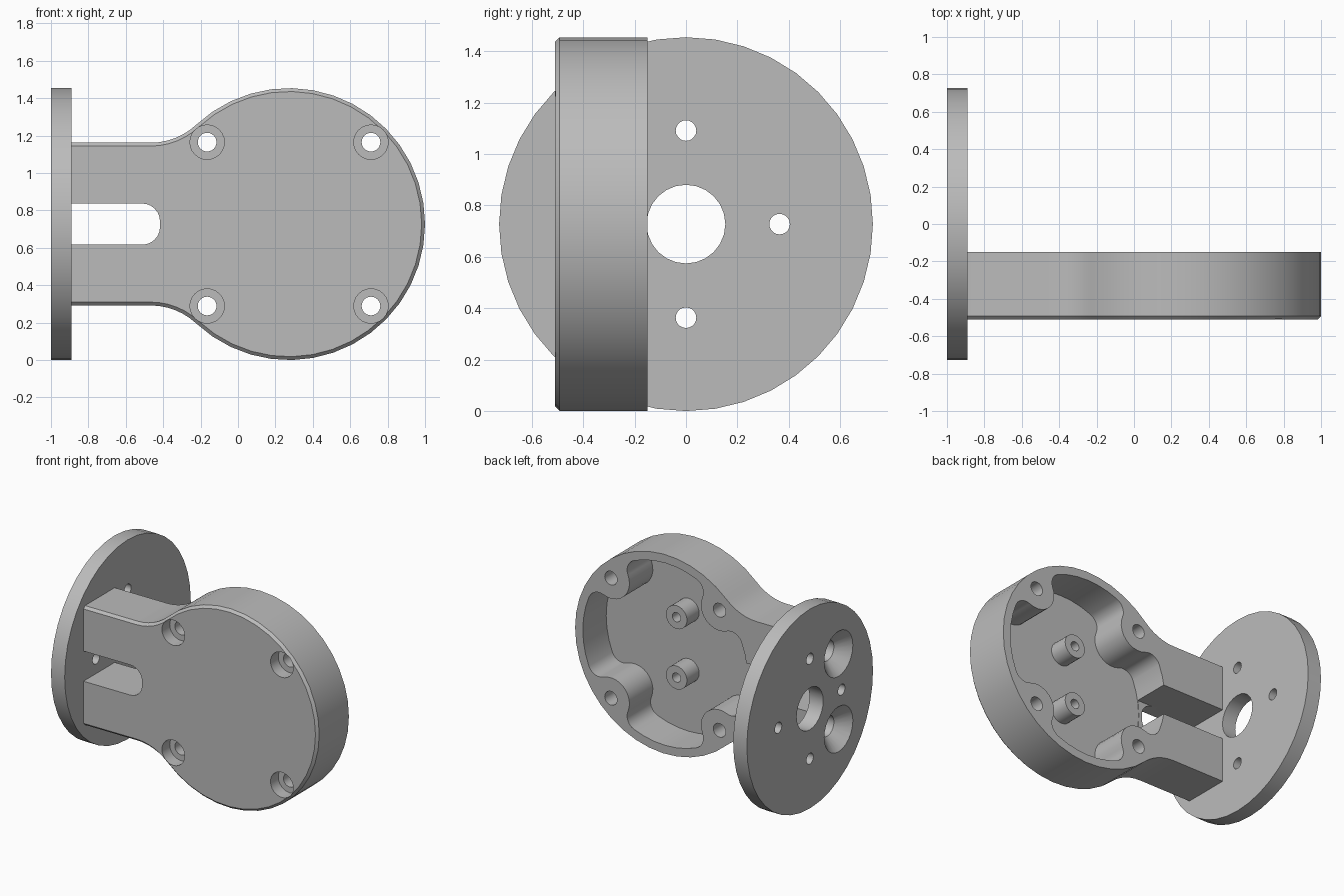
import bpy, bmesh
from math import sin, cos, pi, acos, atan2, hypot

cube = bpy.data.objects.get("Cube")
if cube:
    bpy.data.objects.remove(cube)

gray = bpy.data.materials.new("plain gray")
gray.use_nodes = True
gray.diffuse_color = (0.5, 0.5, 0.5, 1)
gray.node_tree.nodes["Principled BSDF"].inputs["Base Color"].default_value = (0.5, 0.5, 0.5, 1)

MID = 0.727      # height of the centre line, also the radius of both discs
CX = 0.273       # centre of the round housing
BACK, FRONT, FLOOR = -0.15, -0.51, -0.42


def arc(cx, cz, r, a0, a1, n):
    return [(cx + r * cos(a0 + (a1 - a0) * i / n),
             cz + r * sin(a0 + (a1 - a0) * i / n)) for i in range(n + 1)]


def loft(name, loops, axis):
    """Closed solid through (profile, distance) pairs along the X or Y axis."""
    bm = bmesh.new()
    rings = []
    for pts, d in loops:
        rings.append([bm.verts.new((d, u, v) if axis == "X" else (u, d, v)) for u, v in pts])
    n = len(rings[0])
    for a, b in zip(rings, rings[1:]):
        for i in range(n):
            bm.faces.new((a[i], a[(i + 1) % n], b[(i + 1) % n], b[i]))
    bm.faces.new(rings[0])
    bm.faces.new(rings[-1])
    bmesh.ops.recalc_face_normals(bm, faces=bm.faces)
    mesh = bpy.data.meshes.new(name)
    bm.to_mesh(mesh)
    bm.free()
    mesh.materials.append(gray)
    ob = bpy.data.objects.new(name, mesh)
    bpy.context.collection.objects.link(ob)
    return ob


def turned(name, u, v, steps, axis, n=24):
    """Round part from (radius, distance) steps."""
    return loft(name, [(arc(u, v, r, 0, 2 * pi, n)[:-1], d) for r, d in steps], axis)


def select(ob):
    bpy.ops.object.select_all(action="DESELECT")
    ob.select_set(True)
    bpy.context.view_layer.objects.active = ob


def cut(ob, cutters):
    select(ob)
    for c in cutters:
        mod = ob.modifiers.new("cut", "BOOLEAN")
        mod.operation, mod.solver, mod.object = "DIFFERENCE", "EXACT", c
        bpy.ops.object.modifier_apply(modifier=mod.name)
        bpy.data.objects.remove(c)


def finish(ob):
    select(ob)
    bpy.ops.object.shade_smooth_by_angle(angle=pi / 6)


# Outline of the round housing flowing into the arm
def outline(inset):
    half, dx = 0.435, 0.74
    fillet = (dx**2 + half**2 - MID**2) / (2 * (MID - half))
    turn = atan2(half + fillet, -dx)
    top = arc(CX, 0, MID - inset, 0, turn, 15)
    top += arc(CX - dx, half + fillet, fillet + inset, turn - pi, -pi / 2, 6)
    top.append((-0.9, half - inset))
    pts = top + [(x, -z) for x, z in reversed(top[1:])]
    return [(x, z + MID) for x, z in pts]


# Cavity outline: a circle with a rounded lobe around each screw boss
def cavity_outline(R=0.665, f=0.09, b=0.15, d=0.62):
    phi = acos(((R - f)**2 + d**2 - (b + f)**2) / (2 * (R - f) * d))
    beta = atan2((R - f) * sin(phi), d - (R - f) * cos(phi))
    pts = []
    for k in range(4):
        A = pi / 4 + k * pi / 2

        def at(r, a):
            return CX + r * cos(A + a), MID + r * sin(A + a)
        pts += arc(*at(R - f, -phi), f, A - phi, A + beta, 6)
        pts += arc(*at(d, 0), b, A + pi + beta, A + pi - beta, 10)[1:-1]
        pts += arc(*at(R - f, phi), f, A - beta, A + phi, 6)
        pts += arc(CX, MID, R, A + phi, A + pi / 2 - phi, 6)[1:-1]
    return pts


def countersink(z):
    return turned("countersink", -0.33, z,
                  [(0.18, -1.01), (0.165, -1), (0.075, -0.91), (0.075, -0.6)], "X")


# Housing with arm, chamfered on its front edge
housing = loft("housing", [(outline(0), BACK), (outline(0), FRONT + 0.018),
                           (outline(0.018), FRONT)], "Y")
slot_half, slot_round, slot_end = 0.11, 0.095, -0.417
slot = [(-1.1, MID - slot_half)]
slot += arc(slot_end - slot_round, MID - slot_half + slot_round, slot_round, -pi / 2, 0, 6)
slot += arc(slot_end - slot_round, MID + slot_half - slot_round, slot_round, 0, pi / 2, 6)
slot.append((-1.1, MID + slot_half))
deep = [(-1.1, MID - slot_half), (-0.37, MID - slot_half),
        (-0.37, MID + slot_half), (-1.1, MID + slot_half)]
cutters = [loft("cavity", [(cavity_outline(), FLOOR), (cavity_outline(), 0)], "Y"),
           loft("slot", [(slot, -0.6), (slot, 0)], "Y"),
           loft("deep_slot", [(deep, FLOOR + 0.003), (deep, 0)], "Y")]
for sx in (-1, 1):
    for sz in (-1, 1):
        cutters.append(turned("screw_hole", CX + sx * 0.438, MID + sz * 0.438,
                              [(0.092, -0.6), (0.092, -0.42), (0.05, -0.42), (0.05, 0)], "Y"))
cutters += [countersink(MID + s * 0.275) for s in (-1, 1)]
cut(housing, cutters)
finish(housing)

# Mounting flange
flange = turned("flange", 0, MID, [(MID, -1), (MID, -0.89)], "X", 40)
cutters = [turned("centre_hole", 0, MID, [(0.153, -1.1), (0.153, -0.8)], "X")]
for k in range(4):
    a = k * pi / 2
    cutters.append(turned("bolt_hole", 0.364 * cos(a), MID + 0.364 * sin(a),
                          [(0.04, -1.1), (0.04, -0.8)], "X", 20))
cutters += [countersink(MID + s * 0.275) for s in (-1, 1)]
cut(flange, cutters)
finish(flange)

# Two hollow posts on the cavity floor
for side, s in (("lower", -1), ("upper", 1)):
    z = MID + s * 0.22
    post = turned(side + "_post", CX, z, [(0.085, FLOOR - 0.01), (0.085, -0.28)], "Y")
    cut(post, [turned("post_bore", CX, z, [(0.034, FLOOR + 0.01), (0.034, 0)], "Y", 16)])
    finish(post)
